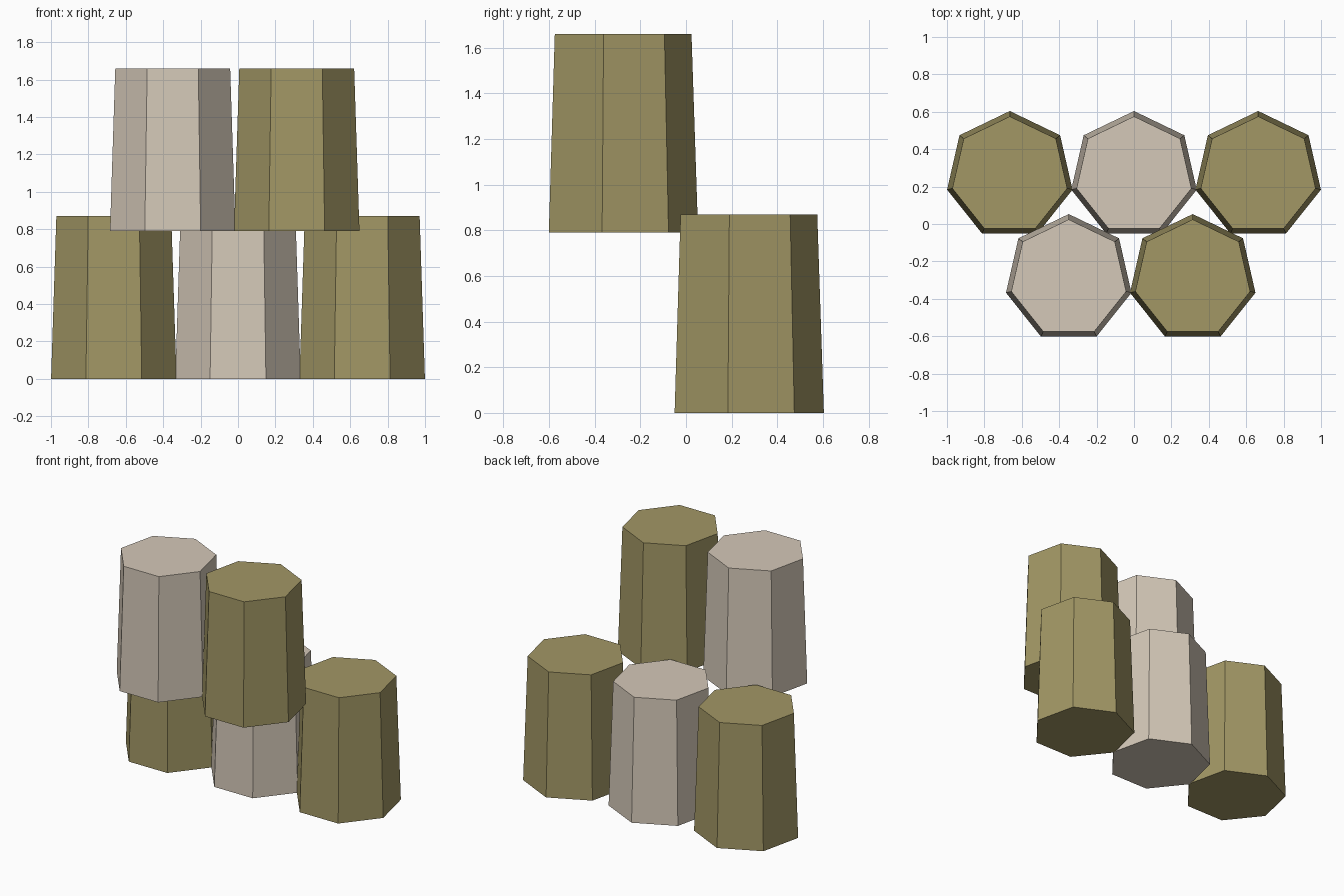
import bpy
import bmesh
import math

if "Cube" in bpy.data.objects:
    bpy.data.objects.remove(bpy.data.objects["Cube"])

SIDES, R_BOTTOM, R_TOP, HEIGHT = 7, 0.344, 0.315, 0.87


def make_material(name, rgb):
    mat = bpy.data.materials.new(name)
    mat.diffuse_color = (*rgb, 1)
    mat.use_nodes = True
    mat.node_tree.nodes["Principled BSDF"].inputs["Base Color"].default_value = mat.diffuse_color
    return mat


olive = make_material("olive", (0.36, 0.31, 0.13))
cream = make_material("cream", (0.66, 0.58, 0.48))


def tapered_block(name, x, y, z, mat):
    """Seven-sided tapered prism with one corner pointing to the back (+y)."""
    bm = bmesh.new()
    rings = []
    for radius, height in ((R_BOTTOM, 0), (R_TOP, HEIGHT)):
        angles = [math.pi / 2 + i * math.tau / SIDES for i in range(SIDES)]
        rings.append([bm.verts.new((radius * math.cos(a), radius * math.sin(a), height))
                      for a in angles])
    low, high = rings
    bm.faces.new(low[::-1])
    bm.faces.new(high)
    for i in range(SIDES):
        j = (i + 1) % SIDES
        bm.faces.new((low[i], low[j], high[j], high[i]))
    mesh = bpy.data.meshes.new(name)
    bm.to_mesh(mesh)
    bm.free()
    mesh.materials.append(mat)
    obj = bpy.data.objects.new(name, mesh)
    obj.location = (x, y, z)
    bpy.context.collection.objects.link(obj)


# Back row standing on the ground
for name, x, mat in (("left", -0.664, olive), ("middle", 0, cream), ("right", 0.664, olive)):
    tapered_block("lower_" + name + "_block", x, 0.26, 0, mat)

# Raised front row
for name, x, mat in (("left", -0.349, cream), ("right", 0.314, olive)):
    tapered_block("upper_" + name + "_block", x, -0.291, 0.79, mat)
